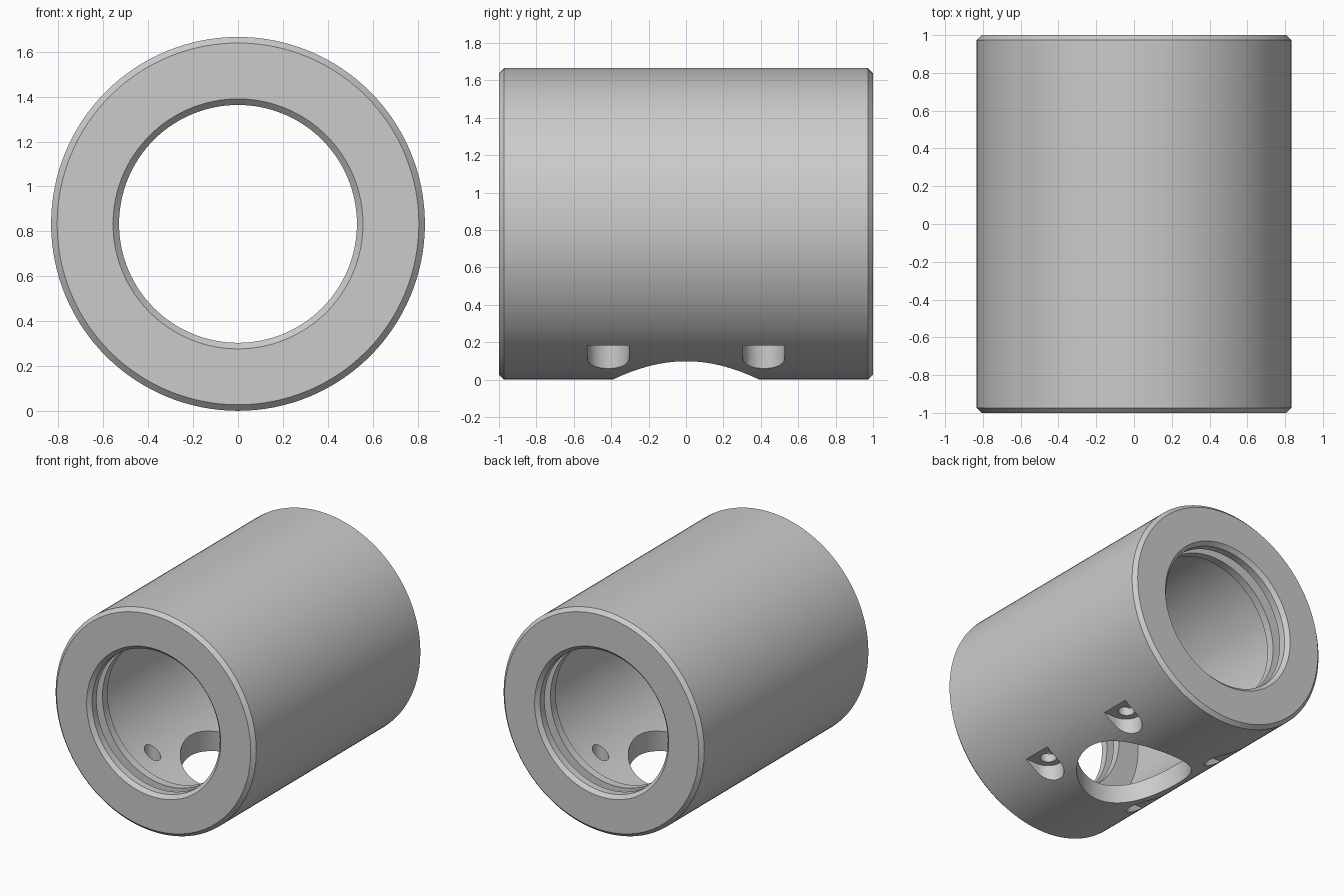
import bpy, bmesh, math
from mathutils import Matrix

if "Cube" in bpy.data.objects:
    bpy.data.objects.remove(bpy.data.objects["Cube"])

R, LIP, GROOVE, BORE, CH = 0.833, 0.53, 0.62, 0.70, 0.027
SEGMENTS = 128

steel = bpy.data.materials.new("grey steel")
steel.use_nodes = True
grey = (0.6, 0.6, 0.6, 1)
steel.diffuse_color = grey
steel.node_tree.nodes["Principled BSDF"].inputs["Base Color"].default_value = grey


def make_object(name, bm):
    bmesh.ops.recalc_face_normals(bm, faces=bm.faces)
    mesh = bpy.data.meshes.new(name)
    bm.to_mesh(mesh)
    bm.free()
    mesh.materials.append(steel)
    obj = bpy.data.objects.new(name, mesh)
    bpy.context.collection.objects.link(obj)
    return obj


def drill(name, x, y, radius, bottom, top, sides=48):
    """Upright cylinder used as a cutter."""
    bm = bmesh.new()
    place = Matrix.Translation((x, y, (bottom + top) / 2))
    bmesh.ops.create_cone(bm, cap_ends=True, segments=sides, radius1=radius,
                          radius2=radius, depth=top - bottom, matrix=place)
    return make_object(name, bm)


def pocket(name, side, y, inner_x, radius, bottom, top):
    """Slot with a round inner end, open towards the outside."""
    bm = bmesh.new()
    outline = [(1.0, -radius), (1.0, radius)]
    for i in range(25):
        a = math.pi / 2 + math.pi * i / 24
        outline.append((inner_x + radius * math.cos(a), radius * math.sin(a)))
    face = bm.faces.new([bm.verts.new((side * px, y + py, bottom))
                         for px, py in outline])
    raised = bmesh.ops.extrude_face_region(bm, geom=[face])["geom"]
    bmesh.ops.translate(bm, vec=(0, 0, top - bottom),
                        verts=[v for v in raised if isinstance(v, bmesh.types.BMVert)])
    return make_object(name, bm)


# Sleeve: wide bore, and at each end an inner lip, a seal groove and an outer lip
half = [(BORE, 0.79), (LIP, 0.79), (LIP, 0.85), (GROOVE, 0.85), (GROOVE, 0.92),
        (LIP, 0.92), (LIP, 1 - CH), (LIP + CH, 1), (R - CH, 1), (R, 1 - CH)]
profile = half + [(r, -y) for r, y in reversed(half)]
bm = bmesh.new()
rings = []
for i in range(SEGMENTS):
    a = 2 * math.pi * i / SEGMENTS
    rings.append([bm.verts.new((r * math.sin(a), y, R - r * math.cos(a)))
                  for r, y in profile])
for i in range(SEGMENTS):
    one, two = rings[i], rings[(i + 1) % SEGMENTS]
    for j in range(len(profile)):
        k = (j + 1) % len(profile)
        bm.faces.new((one[j], one[k], two[k], two[j]))
sleeve = make_object("bearing_sleeve", bm)

# Central port and four screw holes with flat seats, all in the underside
cutters = [drill("port_cutter", 0, 0, 0.393, -0.2, R, 96)]
for side in (-1, 1):
    for y in (-0.416, 0.416):
        cutters.append(pocket("seat_cutter", side, y, 0.422, 0.111, -0.2, 0.183))
        cutters.append(drill("screw_hole_cutter", side * 0.418, y, 0.056, 0.1, 0.7))

bpy.context.view_layer.objects.active = sleeve
for cutter in cutters:
    cutter.hide_render = True
    cut = sleeve.modifiers.new("cut", 'BOOLEAN')
    cut.operation = 'DIFFERENCE'
    cut.solver = 'EXACT'
    cut.object = cutter
    bpy.ops.object.modifier_apply(modifier=cut.name)
for cutter in cutters:
    bpy.data.objects.remove(cutter)

# Smooth curves, sharp machined edges
bpy.ops.object.select_all(action='DESELECT')
sleeve.select_set(True)
bpy.ops.object.shade_smooth_by_angle(angle=math.radians(25))
